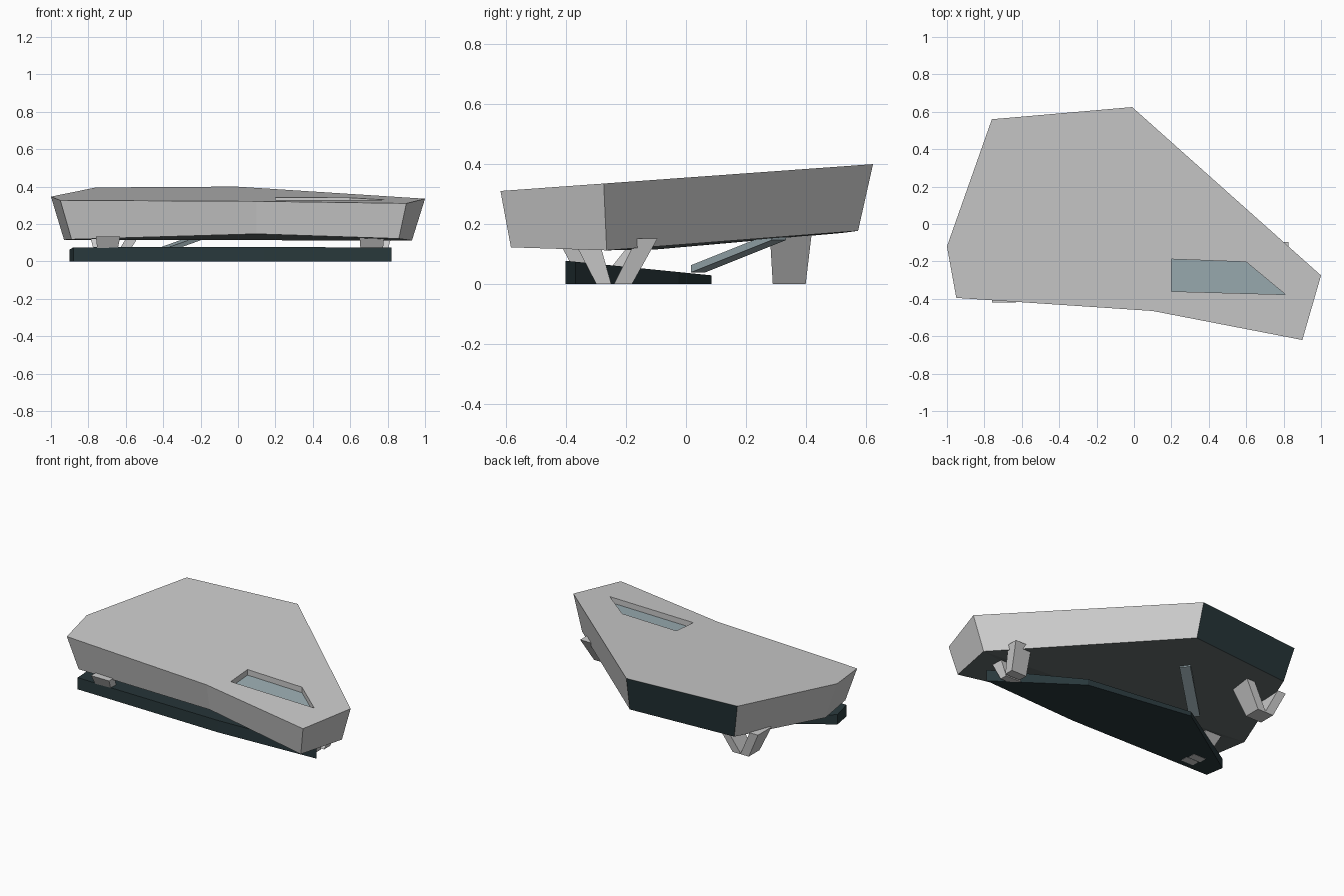
import bpy, bmesh

if "Cube" in bpy.data.objects:
    bpy.data.objects.remove(bpy.data.objects["Cube"])


def material(name, color):
    m = bpy.data.materials.new(name)
    m.diffuse_color = (*color, 1)
    m.use_nodes = True
    m.node_tree.nodes["Principled BSDF"].inputs["Base Color"].default_value = m.diffuse_color
    return m


hull_grey = material("hull_grey", (0.55, 0.58, 0.57))
wall_grey = material("wall_grey", (0.6, 0.6, 0.6))
dark_glass = material("dark_glass", (0.022, 0.04, 0.045))
soffit_grey = material("soffit_grey", (0.12, 0.145, 0.145))
pane_blue = material("pane_blue", (0.33, 0.42, 0.45))


def loft(name, bottom, top, mats=(), bottom_faces=None, face_mats=None):
    """Solid between two rings of equal length; face_mats maps face index to slot."""
    n = len(bottom)
    bm = bmesh.new()
    vs = [bm.verts.new(p) for p in list(bottom) + list(top)]
    faces = [range(n, 2 * n)]
    faces += [(i, (i + 1) % n, (i + 1) % n + n, i + n) for i in range(n)]
    faces += bottom_faces or [range(n)]
    for k, f in enumerate(faces):
        face = bm.faces.new([vs[i] for i in f])
        if face_mats:
            face.material_index = face_mats(k)
    bmesh.ops.recalc_face_normals(bm, faces=bm.faces)
    me = bpy.data.meshes.new(name)
    bm.to_mesh(me)
    bm.free()
    for m in mats:
        me.materials.append(m)
    ob = bpy.data.objects.new(name, me)
    bpy.context.collection.objects.link(ob)
    return ob


def roof_z(y):
    return 0.355 + 0.072 * y


# Main hull: tilted roof, walls leaning inwards, folded underside
roof = [(-1, -0.12), (-0.95, -0.395), (0.1, -0.465), (0.9, -0.62),
        (1, -0.275), (-0.01, 0.625), (-0.76, 0.56)]
under = [(-0.93, -0.1, 0.115), (-0.89, -0.36, 0.118), (0.1, -0.43, 0.147),
         (0.86, -0.585, 0.122), (0.93, -0.265, 0.112), (0, 0.575, 0.177),
         (-0.71, 0.52, 0.17)]
folds = [(0, 4, 5, 6), (0, 2, 4), (0, 1, 2), (2, 3, 4)]


def hull_slot(k):
    if k == 0:
        return 0
    if k == 6:      # glazed back wall
        return 2
    return 1 if k < 8 else 3


hull = loft("hull", under, [(x, y, roof_z(y)) for x, y in roof],
            (hull_grey, wall_grey, dark_glass, soffit_grey), folds, hull_slot)

# Recessed roof window
opening = [(0.2, -0.36), (0.81, -0.377), (0.6, -0.203), (0.2, -0.188)]


def window_ring(offset):
    return [(x, y, roof_z(y) + offset) for x, y in opening]


cutter = loft("window_cutter", window_ring(-0.042), window_ring(0.05), (hull_grey,))
cutter.hide_render = True
cut = hull.modifiers.new("window", "BOOLEAN")
cut.operation = "DIFFERENCE"
cut.object = cutter
bpy.context.view_layer.objects.active = hull
bpy.ops.object.modifier_apply(modifier=cut.name)
bpy.data.objects.remove(cutter)
loft("roof_window", window_ring(-0.044), window_ring(-0.036), (pane_blue,))

# Dark ground floor, sloping down to the back
floor = [(-0.88, -0.385), (0.135, -0.403), (0.82, -0.37), (0.33, -0.025),
         (-0.365, 0.085), (-0.9, -0.265)]
loft("ground_floor", [(x, y, 0) for x, y in floor],
     [(x, y, 0.077 - 0.1 * (y + 0.4)) for x, y in floor], (dark_glass,))


# Forked legs: each prong runs from a foot rectangle to a head rectangle
def rect(x, y, z, w, d):
    return [(x + i * w / 2, y + j * d / 2, z)
            for i, j in ((-1, -1), (1, -1), (1, 1), (-1, 1))]


prongs = {
    "back_leg_outer": ((-0.7, 0.345, 0, 0.06, 0.11), (-0.78, 0.35, 0.168, 0.06, 0.14)),
    "back_leg_inner": ((-0.645, 0.345, 0, 0.06, 0.11), (-0.54, 0.35, 0.168, 0.06, 0.14)),
    "right_leg_front": ((0.715, -0.275, 0, 0.11, 0.05), (0.715, -0.325, 0.125, 0.13, 0.08)),
    "right_leg_back": ((0.73, -0.21, 0, 0.11, 0.06), (0.765, -0.13, 0.152, 0.12, 0.07)),
    "left_leg_front": ((-0.7, -0.325, -0.001, 0.09, 0.05), (-0.695, -0.39, 0.134, 0.13, 0.06)),
    "left_leg_back": ((-0.71, -0.27, -0.001, 0.09, 0.05), (-0.73, -0.16, 0.13, 0.12, 0.06)),
}
for name, (foot, head) in prongs.items():
    loft(name, rect(*foot), rect(*head), (wall_grey,))

# Slanted entrance ramp between ground floor and hull
a, b, side, thick = (-0.43, 0.04, 0.038), (-0.13, 0.31, 0.146), (0.022, -0.024), 0.024


def ramp_ring(dz):
    return [(p[0] + s * side[0], p[1] + s * side[1], p[2] + dz)
            for p, s in ((a, -1), (a, 1), (b, 1), (b, -1))]


loft("ramp", ramp_ring(0), ramp_ring(thick), (pane_blue,))
